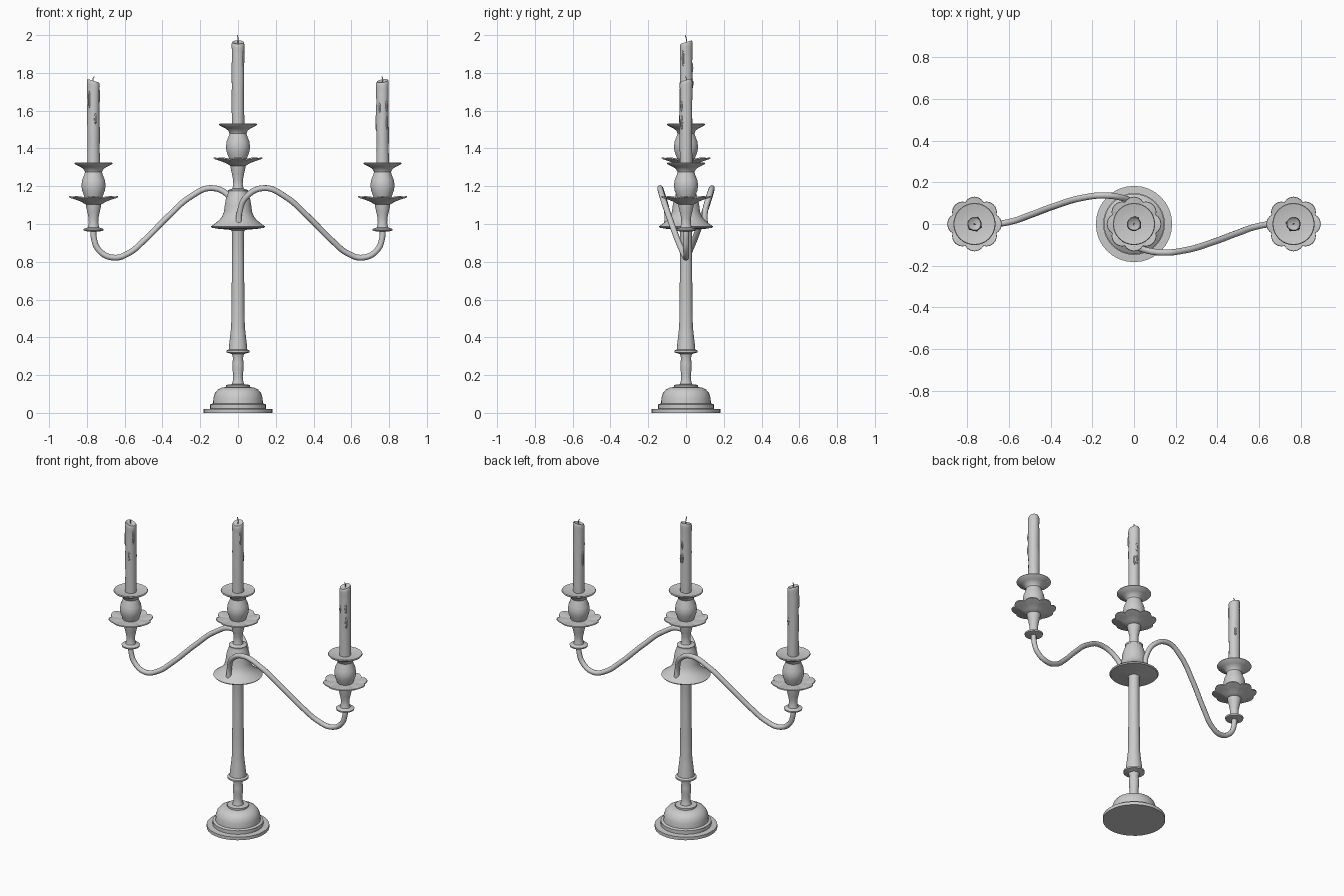
import bpy, bmesh, math, random
from math import sin, cos, pi, radians

if "Cube" in bpy.data.objects:
    bpy.data.objects.remove(bpy.data.objects["Cube"])

random.seed(4)


def finish(bm, name, loc=(0, 0, 0), rot=0, angle=35):
    bmesh.ops.recalc_face_normals(bm, faces=bm.faces)
    me = bpy.data.meshes.new(name)
    bm.to_mesh(me)
    bm.free()
    me.polygons.foreach_set("use_smooth", [True] * len(me.polygons))
    me.set_sharp_from_angle(angle=radians(angle))
    ob = bpy.data.objects.new(name, me)
    ob.location = loc
    ob.rotation_euler.z = rot
    bpy.context.collection.objects.link(ob)
    return ob


def lathe(profile, n=32, warp=None):
    """Spin (r, z) points round z; warp(r, z, angle) may bend each point."""
    bm = bmesh.new()
    rings = []
    for i, (r, z) in enumerate(profile):
        ring = []
        for k in range(n):
            a = 2 * pi * k / n
            rr, zz = warp(r, z, a) if warp else (r, z)
            ring.append(bm.verts.new((rr * cos(a), rr * sin(a), zz)))
        rings.append(ring)
    for lo, hi in zip(rings, rings[1:]):
        for k in range(n):
            bm.faces.new((lo[k], lo[(k + 1) % n], hi[(k + 1) % n], hi[k]))
    bm.faces.new(rings[0][::-1])
    bm.faces.new(rings[-1])
    return bm


def tube(name, points, radius, rot=0, loc=(0, 0, 0)):
    cu = bpy.data.curves.new(name, 'CURVE')
    cu.dimensions = '3D'
    cu.bevel_depth = radius
    cu.bevel_resolution = 3
    cu.resolution_u = 10
    cu.use_fill_caps = True
    sp = cu.splines.new('BEZIER')
    sp.bezier_points.add(len(points) - 1)
    for bp, p in zip(sp.bezier_points, points):
        bp.co = p
        bp.handle_left_type = bp.handle_right_type = 'AUTO'
    ob = bpy.data.objects.new(name, cu)
    ob.rotation_euler.z = rot
    ob.location = loc
    bpy.context.collection.objects.link(ob)


# stepped foot
finish(lathe([(.183, 0), (.183, .02), (.148, .022), (.148, .045), (.132, .05), (.13, .08),
              (.122, .105), (.107, .123), (.085, .134), (.063, .137), (.063, .148), (.03, .152)]), "foot")

# baluster and column
finish(lathe([(.034, .148), (.027, .17), (.025, .195), (.029, .23), (.03, .26), (.026, .29), (.032, .312),
              (.062, .32), (.062, .33), (.049, .336), (.046, .37), (.04, .42), (.036, .46), (.034, .6),
              (.032, .8), (.031, .95), (.036, .975)]), "column")

# flared bell that the arms grow from
finish(lathe([(.031, .965), (.05, .97), (.1, .974), (.138, .98), (.144, .987), (.125, 1.0), (.1, 1.02), (.084, 1.04),
              (.074, 1.065), (.07, 1.1), (.065, 1.13), (.055, 1.155), (.05, 1.175), (.03, 1.18)]), "bell")


# petal drip dish with eight lobes
def petals(r, z, a):
    t = max(0, (r - .04) / .09)
    w = abs(cos(4 * a)) ** .8
    return r * (1 - .13 * t * (1 - w)), z + .008 * t * (w - 1)


def candle_warp(r, z, a):
    # slightly lumpy wax with a slanted top
    top = max(0, (z - .72) / .06)
    lump = 1 + .03 * sin(3 * a + 14 * z) * sin(23 * z)
    return r * lump, z - .008 * top * (1 - cos(a)) * r / .033


def candle_holder(side, x, base, rot):
    loc = (x, 0, base)
    # socket stem
    finish(lathe([(.03, -.01), (.052, -.005), (.054, .004), (.03, .012), (.025, .035), (.026, .06), (.032, .09),
                  (.038, .115), (.042, .145)]), side + "_stem", loc)
    finish(lathe([(.036, .13), (.06, .145), (.09, .158), (.12, .167), (.131, .172), (.129, .178), (.1, .174),
                  (.05, .17)], 64, petals), side + "_petal_dish", loc)
    # vase shaped cup with flat rim
    finish(lathe([(.045, .165), (.052, .185), (.061, .21), (.064, .235), (.06, .262), (.049, .29), (.045, .305),
                  (.052, .32), (.07, .333), (.096, .345), (.101, .351), (.098, .356), (.07, .35), (.035, .347)]),
           side + "_cup", loc)
    # candle with a melted hollow on top
    prof = [(.033, .33 + .03 * i) for i in range(15)]
    prof += [(.034, .775), (.033, .79), (.03, .797), (.025, .794), (.015, .785), (.005, .782)]
    bm = lathe(prof, 24, candle_warp)
    finish(bm, side + "_candle", loc, rot, 50)
    # wax drips
    bm = bmesh.new()
    for i in range(4):
        a, z, h = random.uniform(0, 2 * pi), random.uniform(.55, .74), random.uniform(.02, .05)
        s = bmesh.ops.create_uvsphere(bm, u_segments=10, v_segments=8, radius=1)
        for v in s["verts"]:
            v.co = (v.co.x * .007 + .032 * cos(a), v.co.y * .007 + .032 * sin(a), v.co.z * h + z)
    finish(bm, side + "_wax_drips", loc)
    # wick
    top = 2 - 1.175 if side == "centre" else .81
    tube(side + "_wick", [(0, 0, .78), (.002, 0, .8), (-.004, .002, top)], .0025, rot, loc)


candle_holder("centre", 0, 1.175, pi / 2)
candle_holder("left", -.765, .97, pi)
candle_holder("right", .765, .97, pi / 3)

# S-shaped arms, one the half turn of the other
arm = [(.003, -.1, 1.0), (.008, -.1, 1.06), (.045, -.122, 1.145), (.14, -.137, 1.19), (.25, -.125, 1.145),
       (.37, -.09, 1.04), (.5, -.042, .91), (.58, -.014, .845), (.66, 0, .822), (.735, 0, .86), (.764, 0, .93), (.765, 0, .975)]
for side, rot in (("right", 0), ("left", pi)):
    tube(side + "_arm", arm, .0155, rot)
